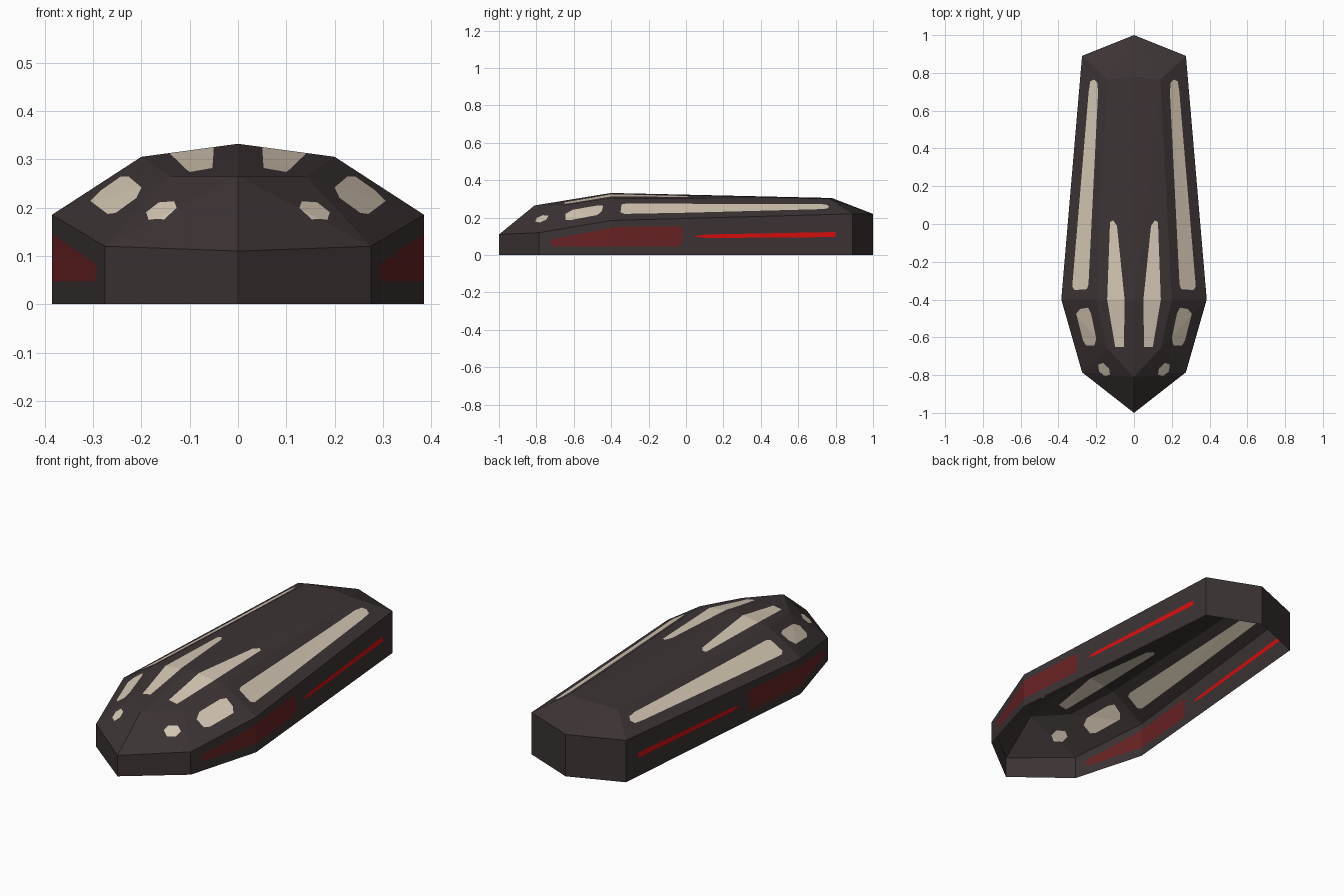
import bpy, bmesh
from mathutils import Vector

if "Cube" in bpy.data.objects:
    bpy.data.objects.remove(bpy.data.objects["Cube"])

TEMP = 9


def material(name, rgb):
    m = bpy.data.materials.new(name)
    m.diffuse_color = (*rgb, 1)
    m.use_nodes = True
    m.node_tree.nodes["Principled BSDF"].inputs["Base Color"].default_value = m.diffuse_color
    return m


mats = [material("dark_shell", (0.046, 0.034, 0.034)),
        material("bone_cream", (0.67, 0.58, 0.46)),
        material("dull_red", (0.14, 0.016, 0.017)),
        material("bright_red", (0.70, 0.004, 0.004))]

# Right half of the hollow shell: rim of the wall and roof corners, front to back
rim = [(0, -1, .11), (.275, -.785, .12), (.385, -.4, .185), (.275, .89, .22), (0, 1, .22)]
roof = [(0, -.81, .265), (.14, -.66, .265), (.2, -.4, .305), (.14, .765, .302), (0, .78, .305)]
bm = bmesh.new()
B = [bm.verts.new((x, y, 0)) for x, y, z in rim]
R = [bm.verts.new(p) for p in rim]
T = [bm.verts.new(p) for p in roof]
peak = bm.verts.new((0, -.4, .332))
for i in range(4):
    bm.faces.new((B[i], B[i + 1], R[i + 1], R[i]))
    bm.faces.new((R[i], R[i + 1], T[i + 1], T[i]))
bm.faces.new((T[0], T[1], T[2], peak))
bm.faces.new((peak, T[2], T[3], T[4]))
bm.normal_update()
bmesh.ops.triangulate(bm, faces=[f for f in bm.faces if f.normal.z > .1],
                      quad_method='SHORT_EDGE')


def paint(points, mat, on_roof):
    """Cut a convex outline into the roof (seen from above) or wall (seen from the side)."""
    def to3d(p):
        return Vector((p[0], p[1], 0)) if on_roof else Vector((0, p[0], p[1]))
    view = Vector((0, 0, 1)) if on_roof else Vector((1, 0, 0))
    pts = [to3d(p) for p in points]
    mid = sum(pts, Vector()) / len(pts)
    bm.normal_update()
    for f in bm.faces:
        if f.material_index == 0 and (f.normal.z > .1) == on_roof:
            f.material_index = TEMP
    for a, b in zip(pts, pts[1:] + pts[:1]):
        n = (b - a).cross(view).normalized()
        if n.dot(mid - a) > 0:
            n = -n
        faces = [f for f in bm.faces if f.material_index == TEMP]
        edges = list({e for f in faces for e in f.edges})
        verts = list({v for f in faces for v in f.verts})
        bmesh.ops.bisect_plane(bm, geom=verts + edges + faces, dist=1e-5,
                               plane_co=a, plane_no=n)
        for f in bm.faces:
            if f.material_index == TEMP and n.dot(f.calc_center_median() - a) > 0:
                f.material_index = 0
    for f in bm.faces:
        if f.material_index == TEMP:
            f.material_index = mat


# Long cream side stripe
paint([(.195, .75), (.212, .765), (.232, .755), (.24, .70), (.327, -.33),
       (.315, -.35), (.25, -.345), (.241, -.32), (.19, .70)], 1, True)
# Cream blade on the top, across the fold
paint([(.127, .01), (.142, -.4), (.1, -.65), (.053, -.65), (.05, -.4),
       (.09, -.01), (.11, .02)], 1, True)
# Cream front corner patch
paint([(.306, -.475), (.285, -.45), (.243, -.443), (.227, -.475), (.2, -.607),
       (.21, -.644), (.253, -.644), (.27, -.617)], 1, True)
# Small cream nose spot
paint([(.19, -.745), (.164, -.735), (.132, -.765), (.127, -.797),
       (.153, -.807), (.185, -.78)], 1, True)
# Dull red panel on the wall
paint([(-.73, .07), (-.71, .047), (-.035, .047), (-.02, .07), (-.02, .14),
       (-.035, .155), (-.38, .15), (-.71, .085)], 2, False)
# Bright red line on the wall
paint([(.04, .10), (.11, .091), (.8, .096), (.8, .123), (.11, .11)], 3, False)

me = bpy.data.meshes.new("shell")
bm.to_mesh(me)
bm.free()
for m in mats:
    me.materials.append(m)
shell = bpy.data.objects.new("shell", me)
bpy.context.collection.objects.link(shell)
mirror = shell.modifiers.new("mirror", 'MIRROR')
mirror.merge_threshold = 0.0005
